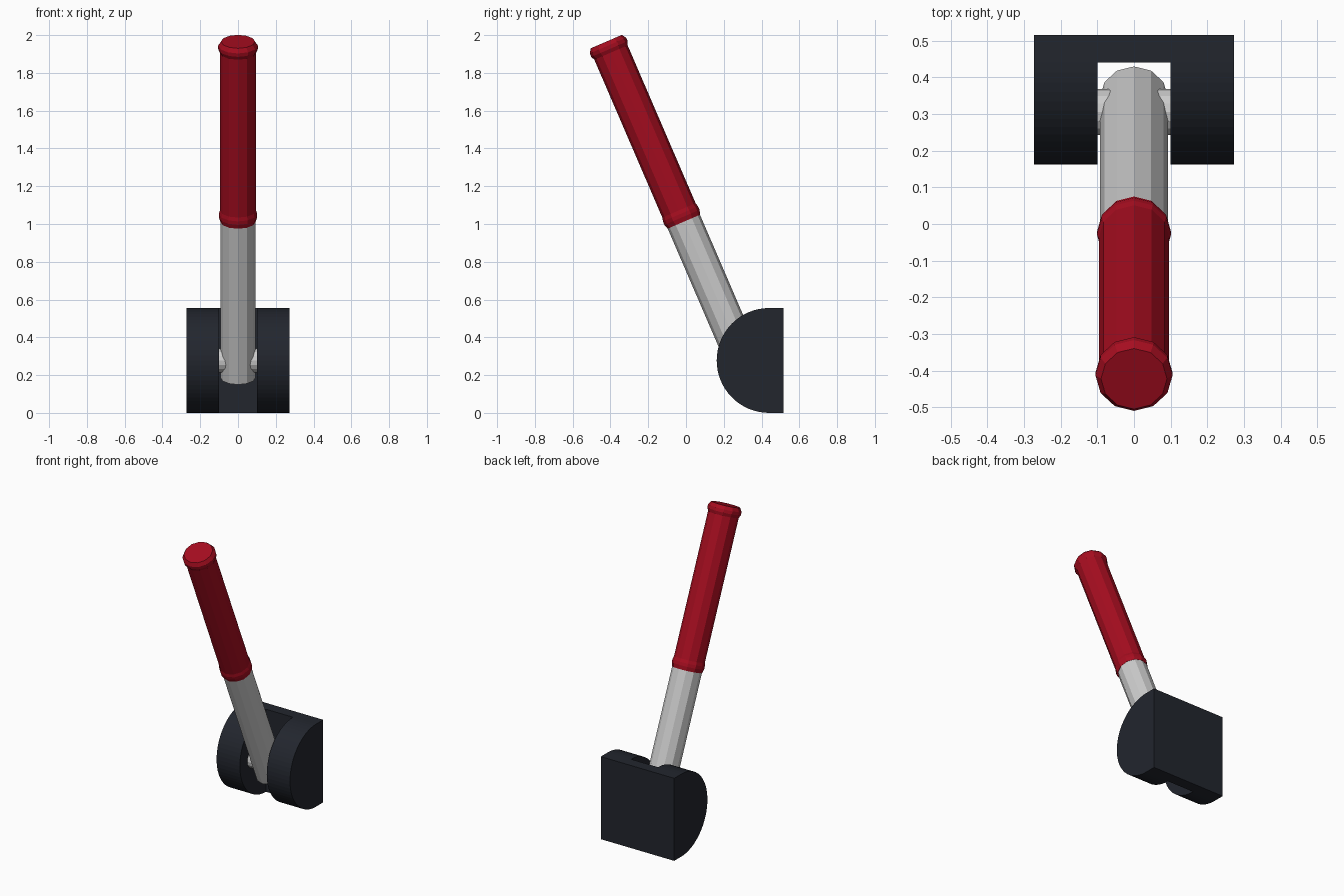
import bpy, bmesh
from math import sin, cos, pi, radians

if "Cube" in bpy.data.objects:
    bpy.data.objects.remove(bpy.data.objects["Cube"])

PIVOT = (0, 0.305, 0.2775)
TILT = radians(23.3)


def paint(obj, name, rgb):
    mat = bpy.data.materials.new(name)
    mat.diffuse_color = (*rgb, 1)
    mat.use_nodes = True
    mat.node_tree.nodes["Principled BSDF"].inputs["Base Color"].default_value = mat.diffuse_color
    obj.data.materials.append(mat)


def make_object(name, bm):
    bmesh.ops.recalc_face_normals(bm, faces=bm.faces)
    mesh = bpy.data.meshes.new(name)
    bm.to_mesh(mesh)
    bm.free()
    obj = bpy.data.objects.new(name, mesh)
    bpy.context.collection.objects.link(obj)
    return obj


def prism(name, yz, half_width):
    """Extrude a side profile (y, z) along x."""
    bm = bmesh.new()
    face = bm.faces.new([bm.verts.new((-half_width, y, z)) for y, z in yz])
    ext = bmesh.ops.extrude_face_region(bm, geom=[face])
    moved = [v for v in ext["geom"] if isinstance(v, bmesh.types.BMVert)]
    bmesh.ops.translate(bm, verts=moved, vec=(2 * half_width, 0, 0))
    return make_object(name, bm)


def lathe(name, profile, sides=12):
    """Closed solid of revolution from (radius, height) rings, flat ends."""
    bm = bmesh.new()
    rings = [[bm.verts.new((r * cos(2 * pi * i / sides), r * sin(2 * pi * i / sides), h))
              for i in range(sides)] for r, h in profile]
    for a, b in zip(rings, rings[1:]):
        for i in range(sides):
            j = (i + 1) % sides
            bm.faces.new((a[i], a[j], b[j], b[i]))
    bm.faces.new(rings[0][::-1])
    bm.faces.new(rings[-1])
    obj = make_object(name, bm)
    obj.location = PIVOT
    return obj


# Wall bracket: half-round block with a slot for the lever
R, CY = 0.2775, 0.44
arc = [(CY - R * sin(pi * i / 32), R + R * cos(pi * i / 32)) for i in range(33)]
bracket = prism("bracket", [(0.515, 2 * R)] + arc + [(0.515, 0)], 0.273)
cutter = prism("slot_cutter", [(0, -0.1), (CY, -0.1), (CY, 0.7), (0, 0.7)], 0.1)
cutter.hide_render = True
cut = bracket.modifiers.new("slot", "BOOLEAN")
cut.operation, cut.solver, cut.object = "DIFFERENCE", "EXACT", cutter
bpy.context.view_layer.objects.active = bracket
bpy.ops.object.modifier_apply(modifier="slot")
bpy.data.objects.remove(cutter)
paint(bracket, "dark_metal", (0.016, 0.019, 0.027))

# Pivot pin across the slot
pin = lathe("pivot_pin", [(0.063, -0.1), (0.063, 0.1)], 16)
pin.rotation_euler = (0, pi / 2, 0)

# Lever shaft
shaft = lathe("lever_shaft", [(0.093, -0.099), (0.093, 0.84)])
shaft.rotation_euler = (TILT, 0, 0)

# Grip with a collar at the bottom and a flared cap at the top
grip = lathe("lever_grip", [(0.094, 0.80), (0.101, 0.825), (0.101, 0.845), (0.096, 0.865),
                            (0.096, 1.775), (0.105, 1.795), (0.105, 1.815), (0.09, 1.838)])
grip.rotation_euler = (TILT, 0, 0)
paint(grip, "red_grip", (0.38, 0.004, 0.014))
